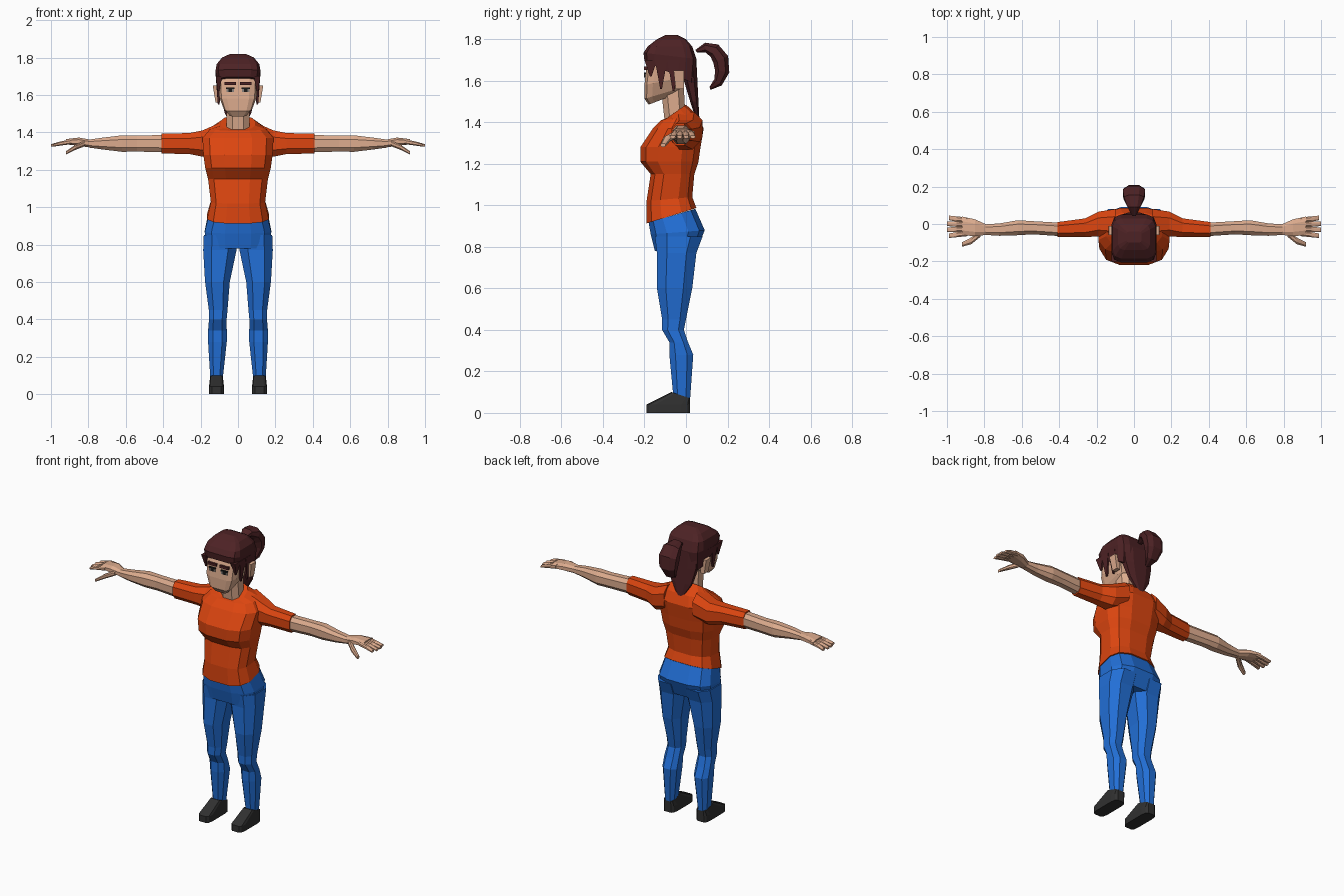
import bpy, bmesh
from math import sin, cos, pi, copysign, radians
from mathutils import Vector

default_cube = bpy.data.objects.get("Cube")
if default_cube:
    bpy.data.objects.remove(default_cube)


def material(name, red, green, blue):
    mat = bpy.data.materials.new(name)
    mat.use_nodes = True
    colour = (red, green, blue, 1)
    mat.diffuse_color = colour
    mat.node_tree.nodes["Principled BSDF"].inputs["Base Color"].default_value = colour
    return mat


skin = material("skin", red=.72, green=.41, blue=.27)
orange = material("orange cloth", red=.72, green=.06, blue=.005)
denim = material("blue denim", red=.016, green=.16, blue=.68)
brown = material("dark brown hair", red=.075, green=.016, blue=.018)
charcoal = material("charcoal leather", red=.03, green=.03, blue=.03)
grey = material("eye grey", red=.25, green=.22, blue=.2)
black = material("eye black", red=.01, green=.01, blue=.01)


def outline(sides, curve):
    """Rounded polygon with a flat front; a lower curve value is squarer."""
    def rounded(value):
        return copysign(abs(value) ** curve, value)
    angles = [2 * pi * (i + .5) / sides for i in range(sides)]
    widest = rounded(cos(pi / sides))
    return [(rounded(sin(a)) / widest, -rounded(cos(a)) / widest) for a in angles]


torso_shape = outline(sides=12, curve=.7)
head_shape = outline(sides=12, curve=.4)
limb_shape = outline(sides=8, curve=.8)
box_shape = outline(sides=4, curve=1)


def loft(name, mat, rings, paired=False):
    """Skin a closed surface over point rings, mirrored across x for pairs."""
    bm = bmesh.new()
    rows = [[bm.verts.new(point) for point in ring] for ring in rings]
    count = len(rows[0])
    for low, high in zip(rows, rows[1:]):
        for i in range(count):
            j = (i + 1) % count
            bm.faces.new((low[i], low[j], high[j], high[i]))
    bm.faces.new(rows[0])
    bm.faces.new(rows[-1])
    bmesh.ops.recalc_face_normals(bm, faces=bm.faces)
    mesh = bpy.data.meshes.new(name)
    bm.to_mesh(mesh)
    bm.free()
    mesh.materials.append(mat)
    part = bpy.data.objects.new(name, mesh)
    bpy.context.collection.objects.link(part)
    if paired:
        part.modifiers.new("other side", "MIRROR")


def level(shape, z, wide, front, back, slope=0, x=0):
    """Horizontal section between front and back, rising by slope to the rear."""
    middle, half = (front + back) / 2, (back - front) / 2
    return [(x + u * wide, middle + v * half, z + v * slope) for u, v in shape]


def stack(name, mat, shape, *sections, paired=False):
    loft(name, mat, [level(shape, **section) for section in sections], paired)


def sideways(name, mat, *sections):
    """Pair of limbs running outwards along x."""
    def ring(x, deep, tall, y=-.03, z=1.34):
        return [(x, y + u * deep, z + v * tall) for u, v in limb_shape]
    loft(name, mat, [ring(**section) for section in sections], paired=True)


# Shirt, from the hem to the neckline
stack("shirt", orange, torso_shape,
      dict(z=.95, wide=.165, front=-.19, back=.05, slope=.037),
      dict(z=1.03, wide=.145, front=-.19, back=.03, slope=.01),
      dict(z=1.15, wide=.16, front=-.17, back=.04),
      dict(z=1.21, wide=.175, front=-.22, back=.06),
      dict(z=1.28, wide=.185, front=-.22, back=.07),
      dict(z=1.37, wide=.19, front=-.16, back=.085),
      dict(z=1.42, wide=.15, front=-.12, back=.06, slope=.01),
      dict(z=1.45, wide=.09, front=-.1, back=.0, slope=.035))

# Trousers
stack("trouser_seat", denim, torso_shape,
      dict(z=.95, wide=.16, front=-.18, back=.045, slope=.033),
      dict(z=.87, wide=.178, front=-.17, back=.09, slope=.01),
      dict(z=.78, wide=.17, front=-.15, back=.05))
stack("trouser_legs", denim, limb_shape,
      dict(x=.095, z=.85, wide=.088, front=-.15, back=.08),
      dict(x=.097, z=.77, wide=.089, front=-.14, back=.05),
      dict(x=.11, z=.6, wide=.066, front=-.14, back=.03),
      dict(x=.106, z=.45, wide=.05, front=-.115, back=.0),
      dict(x=.108, z=.4, wide=.047, front=-.115, back=-.01),
      dict(x=.11, z=.34, wide=.05, front=-.08, back=.01),
      dict(x=.11, z=.28, wide=.05, front=-.08, back=.035),
      dict(x=.115, z=.07, wide=.032, front=-.06, back=.02), paired=True)

# Shoes
stack("shoes", charcoal, head_shape,
      dict(x=.115, z=.0, wide=.04, front=-.19, back=.02),
      dict(x=.115, z=.04, wide=.04, front=-.19, back=.02),
      dict(x=.115, z=.085, wide=.034, front=-.07, back=.02, slope=-.015), paired=True)

# Sleeves and bare arms
sideways("sleeves", orange,
         dict(x=.1, y=.0, z=1.37, deep=.08, tall=.08),
         dict(x=.19, y=.0, deep=.066, tall=.07),
         dict(x=.26, y=-.02, deep=.05, tall=.056),
         dict(x=.41, deep=.04, tall=.053))
sideways("arms", skin,
         dict(x=.38, deep=.036, tall=.046),
         dict(x=.54, y=-.02, deep=.035, tall=.043),
         dict(x=.62, y=-.02, deep=.04, tall=.044),
         dict(x=.72, deep=.033, tall=.032),
         dict(x=.8, deep=.028, tall=.021))

# Hands: palm, four fanned fingers, lowered thumb
sideways("palms", skin,
         dict(x=.79, deep=.028, tall=.021),
         dict(x=.85, y=-.02, z=1.35, deep=.045, tall=.022),
         dict(x=.92, y=-.01, z=1.35, deep=.05, tall=.014))
for i, finger in enumerate(("index", "middle", "ring", "little")):
    fan = i - 1.5
    sideways(finger + "_fingers", skin,
             dict(x=.89, y=fan * .024 - .015, z=1.35, deep=.014, tall=.013),
             dict(x=.95, y=fan * .028 - .015, deep=.014, tall=.011),
             dict(x=1.005 - abs(fan) * .01, y=fan * .032 - .015, z=1.33, deep=.012, tall=.007))
sideways("thumbs", skin,
         dict(x=.82, y=-.05, deep=.018, tall=.015),
         dict(x=.87, y=-.09, z=1.32, deep=.018, tall=.014),
         dict(x=.92, y=-.11, z=1.29, deep=.012, tall=.009))

# Neck, head and ears
stack("neck", skin, limb_shape,
      dict(z=1.38, wide=.062, front=-.1, back=.0),
      dict(z=1.56, wide=.062, front=-.12, back=-.01))
stack("head", skin, head_shape,
      dict(z=1.51, wide=.05, front=-.18, back=-.05, slope=.025),
      dict(z=1.54, wide=.076, front=-.2, back=-.02, slope=.027),
      dict(z=1.6, wide=.1, front=-.2, back=.0, slope=.02),
      dict(z=1.67, wide=.105, front=-.19, back=.02),
      dict(z=1.78, wide=.08, front=-.15, back=.0))
stack("ears", skin, box_shape,
      dict(x=.108, z=1.56, wide=.012, front=-.05, back=-.01),
      dict(x=.115, z=1.65, wide=.02, front=-.06, back=-.01), paired=True)


# Eyes and brows as thin plates set into the face
def face_plates(name, mat, z, wide, tall, front):
    stack(name, mat, box_shape,
          dict(x=.042, z=z, wide=wide, front=front, back=-.17),
          dict(x=.042, z=z + tall, wide=wide, front=front, back=-.17), paired=True)


face_plates("eyes", grey, z=1.615, wide=.02, tall=.02, front=-.2)
face_plates("irises", black, z=1.615, wide=.009, tall=.02, front=-.202)
face_plates("lashes", black, z=1.632, wide=.023, tall=.008, front=-.203)
face_plates("brows", brown, z=1.652, wide=.03, tall=.016, front=-.203)

# Hair cap and the pointed hair over the nape
stack("hair_cap", brown, head_shape,
      dict(z=1.64, wide=.112, front=-.2, back=.04, slope=-.055),
      dict(z=1.72, wide=.12, front=-.205, back=.05, slope=-.015),
      dict(z=1.765, wide=.114, front=-.185, back=.03),
      dict(z=1.8, wide=.085, front=-.14, back=.0),
      dict(z=1.82, wide=.04, front=-.1, back=-.04))
stack("nape_hair", brown, limb_shape,
      dict(z=1.41, wide=.015, front=.05, back=.065),
      dict(z=1.5, wide=.07, front=.02, back=.06),
      dict(z=1.6, wide=.095, front=-.01, back=.055),
      dict(z=1.7, wide=.1, front=-.03, back=.05))

# Pointed locks in front of the ears
for name, y, tip in (("temple", -.17, 1.62), ("cheek", -.12, 1.56), ("ear", -.06, 1.55)):
    stack(name + "_locks", brown, box_shape,
          dict(x=.104, z=tip, wide=.004, front=y - .004, back=y + .004),
          dict(x=.102, z=1.7, wide=.017, front=y - .03, back=y + .03), paired=True)

# Ponytail swept along an arc
tail, steps = [], 7
for i in range(steps):
    along = i / (steps - 1)
    angle = radians(125 - 200 * along)
    outward = Vector((0, cos(angle), sin(angle)))
    centre = Vector((0, .095 + .08 * outward.y, 1.66 + .1 * outward.z))
    swell = .012 + .048 * abs(sin(pi * along))
    tail.append([centre + outward * v * swell * .65 + Vector((u * swell, 0, 0))
                 for u, v in limb_shape])
loft("ponytail", brown, tail)
